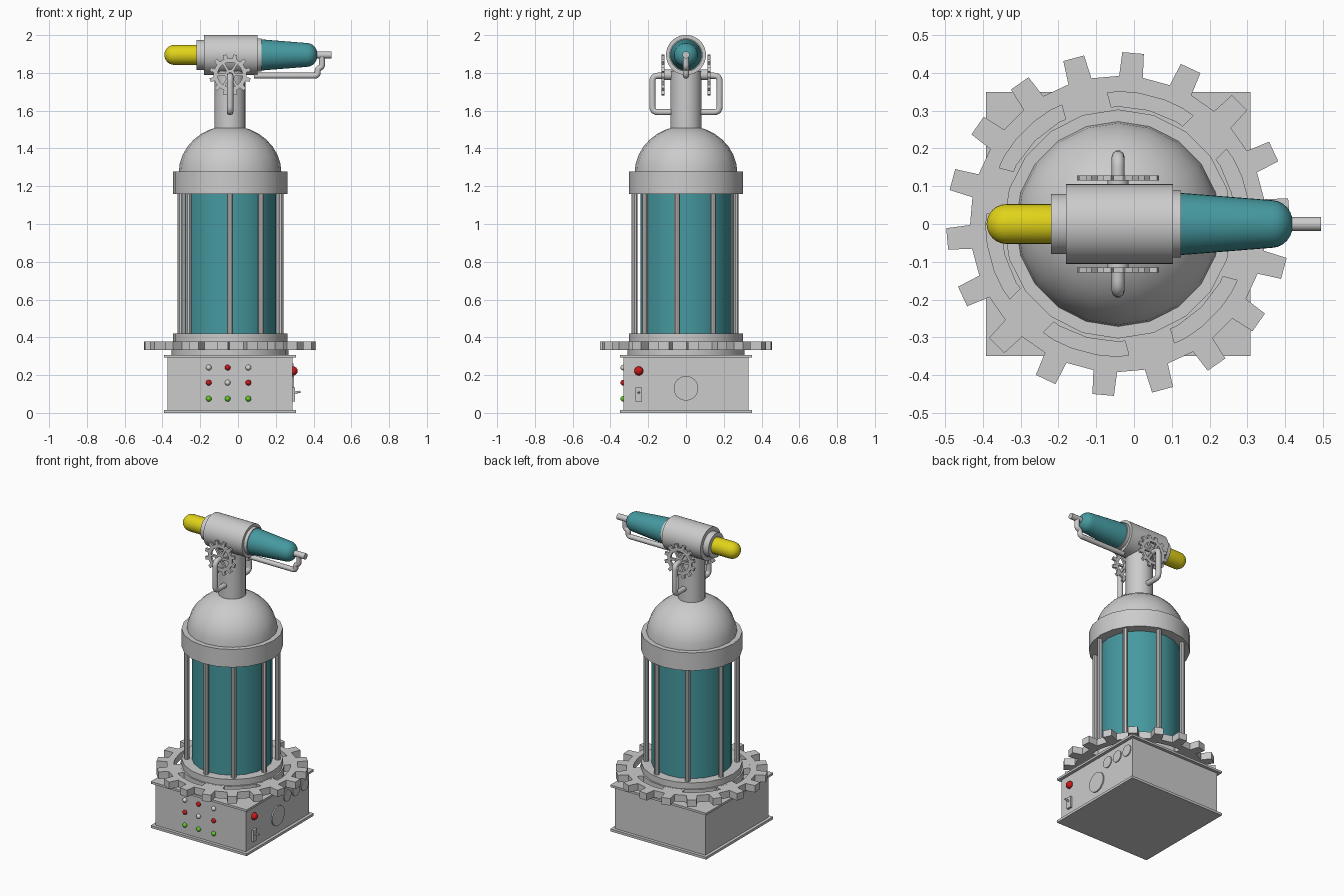
import bpy, bmesh
from math import sin, cos, pi, radians, sqrt
from mathutils import Matrix, Vector

if "Cube" in bpy.data.objects:
    bpy.data.objects.remove(bpy.data.objects["Cube"])

CX = -0.042      # vertical axis of the body
GZ = 1.895       # height of the barrel axis


def material(name, rgb):
    m = bpy.data.materials.new(name)
    m.diffuse_color = (*rgb, 1)
    m.use_nodes = True
    m.node_tree.nodes["Principled BSDF"].inputs["Base Color"].default_value = m.diffuse_color
    return m


TEAL = material("teal", (0.06, 0.32, 0.35))
YELLOW = material("yellow", (0.75, 0.65, 0.01))
RED = material("red", (0.6, 0.01, 0.01))
GREEN = material("green", (0.12, 0.6, 0.02))
WHITE = material("white", (0.7, 0.68, 0.62))


def finish(name, bm, mat=None, smooth=True):
    bmesh.ops.recalc_face_normals(bm, faces=bm.faces)
    me = bpy.data.meshes.new(name)
    bm.to_mesh(me)
    bm.free()
    ob = bpy.data.objects.new(name, me)
    bpy.context.collection.objects.link(ob)
    if mat:
        me.materials.append(mat)
    if smooth:
        bpy.ops.object.select_all(action='DESELECT')
        ob.select_set(True)
        bpy.context.view_layer.objects.active = ob
        bpy.ops.object.shade_smooth_by_angle(angle=radians(35))
    return ob


def lathe(name, profile, loc, axis='Z', mat=None, n=20):
    """Revolve (radius, height) points into a closed solid about an axis."""
    bm = bmesh.new()
    rings = []
    for r, h in profile:
        if r < 1e-5:
            rings.append([bm.verts.new((0, 0, h))])
        else:
            rings.append([bm.verts.new((r * cos(2 * pi * i / n), r * sin(2 * pi * i / n), h))
                          for i in range(n)])
    for a, b in zip(rings, rings[1:]):
        for i in range(n):
            j = (i + 1) % n
            vs = [a[i % len(a)], a[j % len(a)], b[j % len(b)], b[i % len(b)]]
            bm.faces.new(list(dict.fromkeys(vs)))
    for ring in (rings[0], rings[-1]):
        if len(ring) > 1:
            bm.faces.new(ring)
    rot = {'Z': Matrix(), 'X': Matrix.Rotation(pi / 2, 4, 'Y'),
           'Y': Matrix.Rotation(-pi / 2, 4, 'X')}[axis]
    bm.transform(Matrix.Translation(loc) @ rot)
    return finish(name, bm, mat)


def cyl(name, r, h0, h1, loc, axis='Z', mat=None, n=20):
    return lathe(name, [(r, h0), (r, h1)], loc, axis, mat, n)


def add_box(bm, size, mat):
    bmesh.ops.create_cube(bm, size=1, matrix=mat @ Matrix.Diagonal((*size, 1)))


def box(name, size, loc):
    bm = bmesh.new()
    add_box(bm, size, Matrix.Translation(loc))
    return finish(name, bm, smooth=False)


def ball(name, r, loc, mat):
    bm = bmesh.new()
    bmesh.ops.create_uvsphere(bm, u_segments=12, v_segments=8, radius=r,
                              matrix=Matrix.Translation(loc))
    return finish(name, bm, mat)


def add_ring(bm, outer, ri, t):
    """Flat ring: outer is a list of (angle, radius), inner edge is round."""
    loops = [[bm.verts.new((r * cos(a), r * sin(a), z)) for a, r in pts]
             for pts, z in ((outer, -t / 2), (outer, t / 2),
                            ([(a, ri) for a, _ in outer], t / 2),
                            ([(a, ri) for a, _ in outer], -t / 2))]
    n = len(outer)
    for k in range(4):
        a, b = loops[k], loops[(k + 1) % 4]
        for i in range(n):
            j = (i + 1) % n
            bm.faces.new((a[i], a[j], b[j], b[i]))


def gear(name, teeth, phase, r_tip, r_root, r_in, hub, t, spokes, sp_phase, sp_w, mat):
    bm = bmesh.new()
    p = 2 * pi / teeth
    outer = []
    for i in range(teeth):
        c = radians(phase) + i * p
        outer += [(c - p * .23, r_root), (c - p * .18, r_tip),
                  (c + p * .18, r_tip), (c + p * .23, r_root)]
    add_ring(bm, outer, r_in, t)
    add_ring(bm, [(2 * pi * i / 24, hub[1]) for i in range(24)], hub[0], t)
    for i in range(spokes):
        mid = (hub[1] + r_in) / 2
        rot = Matrix.Rotation(radians(sp_phase) + i * 2 * pi / spokes, 4, 'Z')
        add_box(bm, (r_in - hub[1] + .03, sp_w, t * .98), rot @ Matrix.Translation((mid, 0, 0)))
    bm.transform(mat)
    return finish(name, bm, smooth=False)


def pipe(name, pts, r, bend=0.025):
    """Tube along a path with rounded corners."""
    pts = [Vector(p) for p in pts]
    path = [pts[0]]
    for a, b, c in zip(pts, pts[1:], pts[2:]):
        d = min(bend, (a - b).length * .49, (c - b).length * .49)
        s, e = b + (a - b).normalized() * d, b + (c - b).normalized() * d
        path += [s * (1 - u)**2 + b * 2 * u * (1 - u) + e * u * u for u in (0, .25, .5, .75, 1)]
    path.append(pts[-1])
    cu = bpy.data.curves.new(name, 'CURVE')
    cu.dimensions = '3D'
    cu.bevel_depth = r
    cu.bevel_resolution = 3
    cu.use_fill_caps = True
    sp = cu.splines.new('POLY')
    sp.points.add(len(path) - 1)
    for q, v in zip(sp.points, path):
        q.co = (*v, 1)
    ob = bpy.data.objects.new(name, cu)
    bpy.context.collection.objects.link(ob)
    bpy.ops.object.select_all(action='DESELECT')
    ob.select_set(True)
    bpy.context.view_layer.objects.active = ob
    bpy.ops.object.convert(target='MESH')
    bpy.ops.object.shade_smooth_by_angle(angle=radians(50))


# Control box with flanges
box("base_box", (.66, .66, .28), (CX, 0, .155))
box("base_flange_bottom", (.70, .70, .016), (CX, 0, .008))
box("base_flange_top", (.70, .70, .014), (CX, 0, .299))

# Front indicator lights
for row, (z, cols) in enumerate(((.24, (WHITE, RED, WHITE)), (.16, (RED, WHITE, RED)),
                                 (.075, (GREEN,) * 3))):
    for x, m in zip((-.155, -.055, .055), cols):
        ball("indicator_light", .015, (x, -.332, z), m)

# Side controls
SX = CX + .33
ball("side_button", .024, (SX + .004, -.25, .222), RED)
box("switch_plate", (.016, .036, .075), (SX + .006, -.25, .098))
pipe("switch_lever", [(SX, -.25, .105), (SX + .042, -.25, .112)], .006)
cyl("large_dial", .065, -.01, .008, (SX, 0, .13), 'X', n=24)
for y in (.1, .19, .28):
    cyl("small_dial", .037, -.01, .006, (SX, y, .225), 'X')

# Turntable gear and collars
cyl("lower_collar", .31, .30, .335, (CX, 0, 0))
gear("turntable_gear", 18, 5, .455, .392, .35, (.25, .312), .046, 6, 45, .125,
     Matrix.Translation((CX, 0, .356)))
cyl("tank_bottom_ring", .303, .376, .42, (CX, 0, 0))

# Tank with cage rods
cyl("tank_glass", .242, .41, 1.17, (CX, 0, 0), mat=TEAL)
for deg in (0, 37, 80, 122, 165, 210, 255, 306):
    a = radians(deg)
    cyl("cage_rod", .016, .41, 1.17, (CX + .272 * sin(a), -.272 * cos(a), 0), n=10)
cyl("tank_top_ring", .303, 1.16, 1.278, (CX, 0, 0))
lathe("dome", [(.272 * cos(i * pi / 16), 1.27 + .25 * sin(i * pi / 16)) for i in range(8)]
      + [(0, 1.52)], (CX, 0, 0))
cyl("neck", .082, 1.49, 1.81, (CX, 0, 0))

# Handles and elevation gears on both sides
for s in (-1, 1):
    pipe("handle", [(CX, s * .06, 1.785), (CX, s * .178, 1.785),
                    (CX, s * .178, 1.592), (CX, s * .06, 1.592)], .017, .03)
    gear("elevation_gear", 12, 15, .11, .088, .066, (.01, .026), .014, 6, 0, .014,
         Matrix.Translation((CX, s * .122, 1.79)) @ Matrix.Rotation(pi / 2, 4, 'X'))
cyl("elevation_axle", .028, -.128, .128, (CX, 0, 1.79), 'Y', n=16)

# Barrel assembly along x
G = (0, 0, GZ)
cyl("barrel_housing", .106, -.18, .103, G, 'X', n=32)
cyl("rear_collar", .08, -.22, -.17, G, 'X', n=32)
cyl("front_collar", .088, .09, .125, G, 'X', n=32)
lathe("rear_cap", [(.053 * sin(i * pi / 12), -.337 - .053 * cos(i * pi / 12)) for i in range(7)]
      + [(.053, -.21)], G, 'X', YELLOW, 24)
lathe("nozzle", [(.083, .115), (.063, .365)]
      + [(.063 * cos(i * pi / 12), .365 + .056 * sin(i * pi / 12)) for i in range(1, 6)]
      + [(0, .421)], G, 'X', TEAL, 32)
cyl("nozzle_tip", .019, .40, .495, G, 'X', n=12)
pipe("feed_pipe", [(.445, 0, GZ), (.445, 0, 1.832), (.422, 0, 1.822), (.422, 0, 1.785),
                   (.085, 0, 1.785)], .016, .018)
